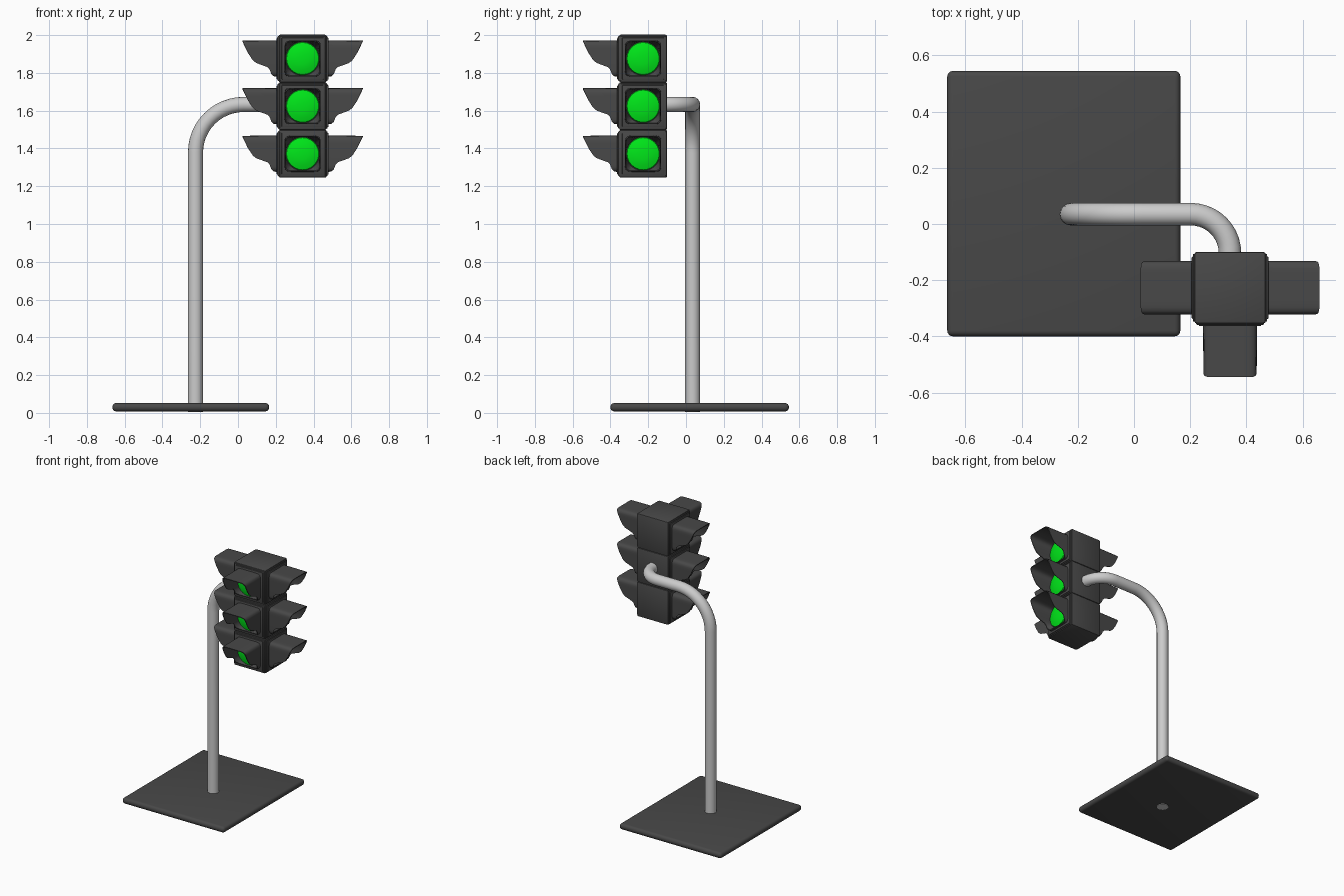
import bpy, bmesh
from math import pi, sin, cos

if "Cube" in bpy.data.objects:
    bpy.data.objects.remove(bpy.data.objects["Cube"])

CX, CY = 0.342, -0.227            # vertical axis of the signal head
LEVELS = [1.372, 1.624, 1.876]    # centre heights of the three sections


def material(name, rgb):
    m = bpy.data.materials.new(name)
    m.diffuse_color = (*rgb, 1)
    m.use_nodes = True
    m.node_tree.nodes["Principled BSDF"].inputs["Base Color"].default_value = m.diffuse_color
    return m


dark = material("dark_grey", (0.065, 0.065, 0.065))
green = material("green", (0.0, 0.8, 0.01))


def finish(name, bm, mat=None, smooth=True):
    bmesh.ops.recalc_face_normals(bm, faces=bm.faces)
    me = bpy.data.meshes.new(name)
    bm.to_mesh(me)
    bm.free()
    ob = bpy.data.objects.new(name, me)
    bpy.context.collection.objects.link(ob)
    if mat:
        me.materials.append(mat)
    if smooth:
        bpy.ops.object.select_all(action='DESELECT')
        ob.select_set(True)
        bpy.context.view_layer.objects.active = ob
        bpy.ops.object.shade_smooth_by_angle(angle=0.6)
    return ob


def box(name, lo, hi, bevel, segments=2):
    bm = bmesh.new()
    bmesh.ops.create_cube(bm, size=1)
    for v in bm.verts:
        v.co = [(a + b) / 2 + c * (b - a) for a, b, c in zip(lo, hi, v.co)]
    bmesh.ops.bevel(bm, geom=bm.edges[:], offset=bevel, segments=segments,
                    profile=0.5, affect='EDGES')
    return finish(name, bm, dark)


def bridge(bm, a, b):
    n = len(a)
    for i in range(n):
        bm.faces.new((a[i], a[(i + 1) % n], b[(i + 1) % n], b[i]))


# Hood reach from the head axis, by height: long at the top, cut away below
REACH = [(-0.098, 0.15), (-0.085, 0.165), (-0.05, 0.178), (-0.04, 0.20),
         (-0.028, 0.24), (-0.01, 0.264), (0.035, 0.291), (0.098, 0.319)]


def reach(t):
    for (t0, r0), (t1, r1) in zip(REACH, REACH[1:]):
        if t <= t1:
            return r0 + (r1 - r0) * max(0, t - t0) / (t1 - t0)
    return REACH[-1][1]


def visor(name):
    n = 64
    bm = bmesh.new()
    rings = [[], [], [], []]
    for i in range(n):
        a = 2 * pi * (i + 0.5) / n
        c, s = cos(a), sin(a)
        r = 1 / (abs(c) ** 9 + abs(s) ** 9) ** (1 / 9)
        u = reach(0.097 * r * s)
        for ring, k, d in zip(rings, (0.096 * r, 0.095 * r, 0.090 * r, 0.089),
                              (0.13, u, u, 0.136)):
            ring.append(bm.verts.new((k * c, -d, k * s)))
    for a, b in zip(rings, rings[1:]):
        bridge(bm, a, b)
    return finish(name, bm, dark)


def lens(name):
    bm = bmesh.new()
    n = 24
    rings = [[bm.verts.new((r * cos(2 * pi * i / n), -d, r * sin(2 * pi * i / n)))
              for i in range(n)]
             for r, d in ((0.088, 0.136), (0.085, 0.144), (0.06, 0.152), (0.03, 0.157))]
    for a, b in zip(rings, rings[1:]):
        bridge(bm, a, b)
    bm.faces.new(rings[-1])
    return finish(name, bm, green)


# Base plate with rounded edges
box("base_plate", (-0.665, -0.40, 0.008), (0.165, 0.545, 0.052), 0.02, 4)

# Pole: vertical, bent over to the side, then bent forward into the head
path = [(-0.225, 0.035, 0.005)]
for i in range(13):
    a = pi / 2 * i / 12
    path.append((0.03 - 0.255 * cos(a), 0.035, 1.378 + 0.255 * sin(a)))
for i in range(11):
    a = pi / 2 * i / 10
    path.append((0.202 + 0.14 * sin(a), -0.105 + 0.14 * cos(a), 1.633))
path.append((0.342, -0.15, 1.633))
cu = bpy.data.curves.new("pole_path", 'CURVE')
cu.dimensions = '3D'
cu.bevel_depth = 0.04
cu.bevel_resolution = 6
cu.use_fill_caps = True
sp = cu.splines.new('POLY')
sp.points.add(len(path) - 1)
for p, co in zip(sp.points, path):
    p.co = (*co, 1)
tmp = bpy.data.objects.new("pole_path", cu)
bpy.context.collection.objects.link(tmp)
bpy.context.view_layer.update()
mesh = bpy.data.meshes.new_from_object(tmp.evaluated_get(bpy.context.evaluated_depsgraph_get()))
bpy.data.objects.remove(tmp)
bm = bmesh.new()
bm.from_mesh(mesh)
bmesh.ops.remove_doubles(bm, verts=bm.verts, dist=0.0001)
finish("pole", bm)

# Signal sections: housing plus door frames, hoods and lenses on three sides
for k, z in enumerate(LEVELS):
    box(f"housing_{k}", (CX - 0.127, CY - 0.127, z - 0.126),
        (CX + 0.127, CY + 0.127, z + 0.126), 0.008)
    for side, ang in (("front", 0), ("right", pi / 2), ("left", -pi / 2)):
        parts = [
            box(f"door_rim_{side}_{k}", (-0.121, -0.132, -0.119), (0.121, -0.10, 0.119), 0.004),
            box(f"door_{side}_{k}", (-0.111, -0.137, -0.111), (0.111, -0.10, 0.111), 0.004),
            visor(f"visor_{side}_{k}"),
            lens(f"lens_{side}_{k}")]
        for ob in parts:
            ob.location = (CX, CY, z)
            ob.rotation_euler.z = ang
